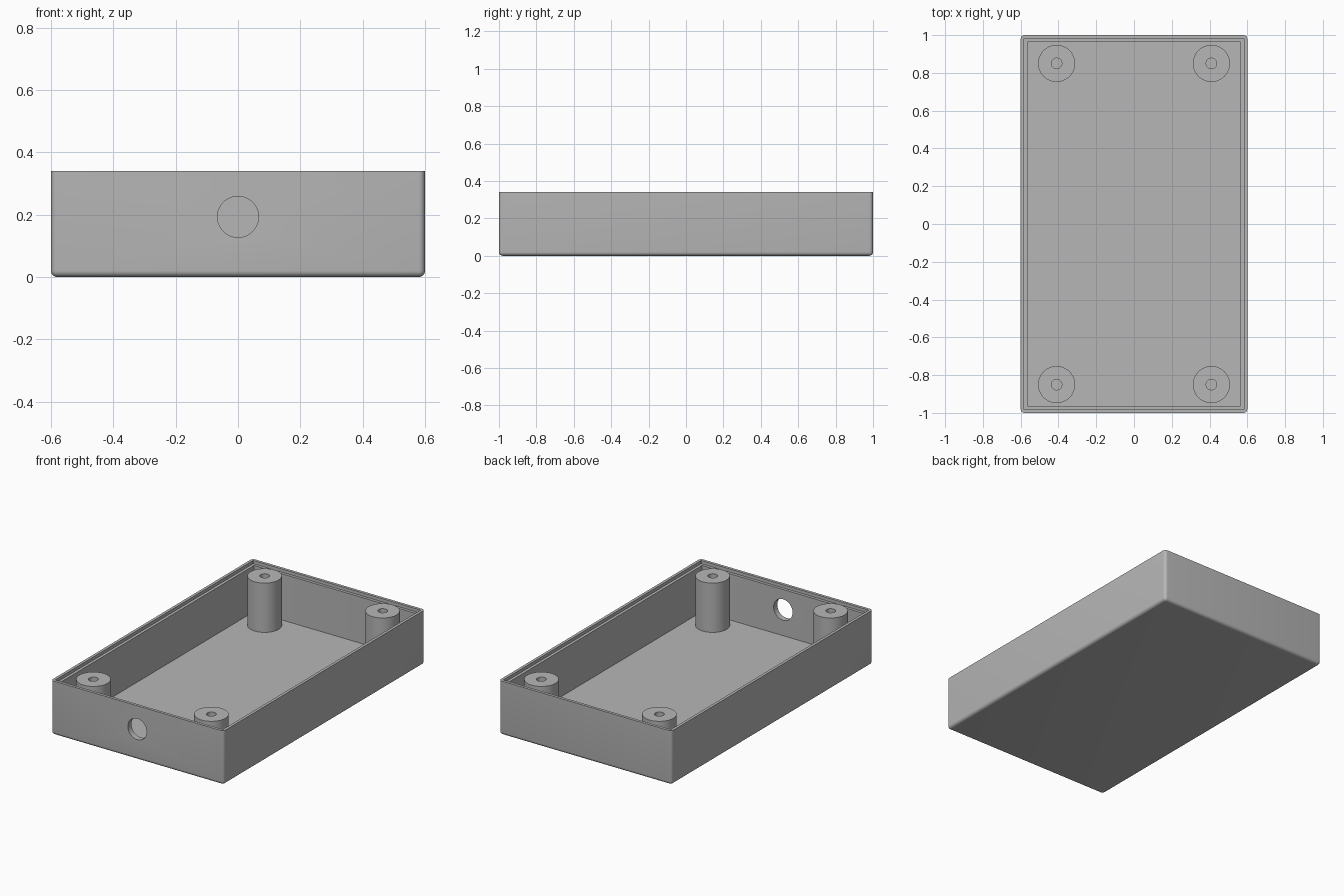
import bpy, bmesh
from math import sin, cos, pi, radians

cube = bpy.data.objects.get("Cube")
if cube:
    bpy.data.objects.remove(cube, do_unlink=True)

HALF_X, HALF_Y, HEIGHT = 0.6, 1.0, 0.34
WALL, LIP, LEDGE, FLOOR, ROUND = 0.036, 0.018, 0.02, 0.03, 0.02
STEPS = 6

grey = bpy.data.materials.new("plain_grey")
grey.use_nodes = True
grey.diffuse_color = (0.47, 0.47, 0.47, 1)
grey.node_tree.nodes["Principled BSDF"].inputs["Base Color"].default_value = grey.diffuse_color


def rounded_rectangle(inset, z):
    """Corner-rounded outline, shrunk by the inset."""
    r = max(ROUND - inset, 0.001)
    points = []
    for k, (sx, sy) in enumerate([(1, 1), (-1, 1), (-1, -1), (1, -1)]):
        cx, cy = sx * (HALF_X - inset - r), sy * (HALF_Y - inset - r)
        for i in range(STEPS + 1):
            a = (k + i / STEPS) * pi / 2
            points.append((cx + r * cos(a), cy + r * sin(a), z))
    return points


def circle(r, z, sides=48):
    return [(r * cos(2 * pi * i / sides), r * sin(2 * pi * i / sides), z) for i in range(sides)]


def loft(name, outlines, caps):
    """Bridge a chain of outlines with equal point counts."""
    bm = bmesh.new()
    rings = [[bm.verts.new(p) for p in outline] for outline in outlines]
    for a, b in zip(rings, rings[1:]):
        n = len(a)
        for i in range(n):
            j = (i + 1) % n
            bm.faces.new((a[i], a[j], b[j], b[i]))
    if caps:
        bm.faces.new(rings[0][::-1])
        bm.faces.new(rings[-1])
    mesh = bpy.data.meshes.new(name)
    bm.to_mesh(mesh)
    bm.free()
    mesh.materials.append(grey)
    obj = bpy.data.objects.new(name, mesh)
    bpy.context.collection.objects.link(obj)
    return obj


def activate(obj):
    bpy.ops.object.select_all(action='DESELECT')
    obj.select_set(True)
    bpy.context.view_layer.objects.active = obj


# Open tray: rounded bottom edge, outer wall, stepped rim, inner wall, floor
profile = []
for i in range(STEPS + 1):
    a = i / STEPS * pi / 2
    profile.append((ROUND * (1 - sin(a)), ROUND * (1 - cos(a))))
profile += [(0, HEIGHT), (LIP, HEIGHT), (LIP, HEIGHT - LEDGE),
            (WALL, HEIGHT - LEDGE), (WALL, FLOOR)]
tray = loft("tray", [rounded_rectangle(*p) for p in profile], True)

# Round cable opening through the front wall
cutter = loft("cable_hole_cutter", [circle(0.066, -0.1), circle(0.066, 0.1)], True)
cutter.location = (0, -HALF_Y, 0.193)
cutter.rotation_euler = (radians(90), 0, 0)
cutter.hide_render = True
cut = tray.modifiers.new("cable_hole", 'BOOLEAN')
cut.operation = 'DIFFERENCE'
cut.solver = 'EXACT'
cut.object = cutter
activate(tray)
bpy.ops.object.modifier_apply(modifier=cut.name)
bpy.data.objects.remove(cutter, do_unlink=True)
bpy.ops.object.shade_smooth_by_angle(angle=radians(30))

# Four hollow screw posts
for side, sx in (("left", 1), ("right", -1)):
    for end, sy in (("front", -1), ("back", 1)):
        post = loft(f"{end}_{side}_screw_post",
                    [circle(0.098, FLOOR - 0.01), circle(0.098, HEIGHT),
                     circle(0.028, HEIGHT), circle(0.028, FLOOR - 0.01)], False)
        post.location = (sx * 0.41, sy * 0.85, 0)
        activate(post)
        bpy.ops.object.shade_smooth_by_angle(angle=radians(30))
